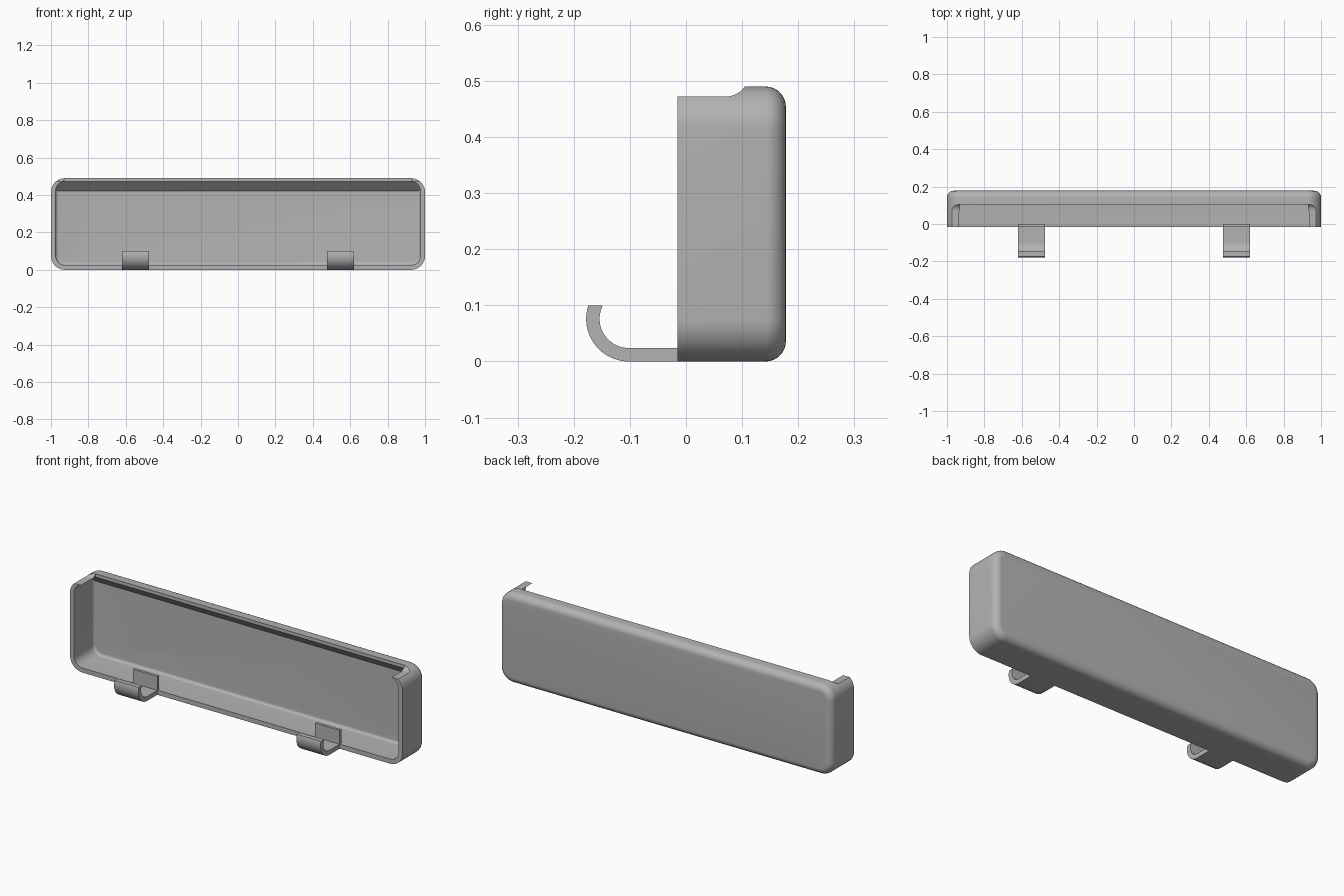
import bpy, bmesh, math
from mathutils import Vector

cube = bpy.data.objects.get("Cube")
if cube:
    bpy.data.objects.remove(cube, do_unlink=True)

grey = bpy.data.materials.new("plain_grey")
grey.use_nodes = True
colour = (0.45, 0.45, 0.45, 1)
grey.diffuse_color = colour
grey.node_tree.nodes["Principled BSDF"].inputs["Base Color"].default_value = colour

FRONT, BACK, TOP = -0.015, 0.178, 0.49
LIP, RIM = 0.105, 0.472      # front of the top lip, height of the lowered rim


def finish(bm, name):
    bmesh.ops.recalc_face_normals(bm, faces=bm.faces)
    mesh = bpy.data.meshes.new(name)
    bm.to_mesh(mesh)
    bm.free()
    mesh.materials.append(grey)
    obj = bpy.data.objects.new(name, mesh)
    bpy.context.collection.objects.link(obj)
    return obj


def arc(cx, cy, r, start, end, n):
    """Points along an arc, angles in degrees."""
    angles = [math.radians(start + (end - start) * i / n) for i in range(n + 1)]
    return [(cx + r * math.cos(a), cy + r * math.sin(a)) for a in angles]


def rounded_block(half, low, high, radius, y0, y1, fillet):
    """Rounded rectangle pushed along y, with a fillet round its back edge."""
    bm = bmesh.new()
    steps = [(0, y0)] + [(fillet - u, v) for u, v in arc(0, y1 - fillet, fillet, 0, 90, 8)]
    rings = []
    for inset, y in steps:
        r = radius - inset
        cx, top, bottom = half - radius, high - radius, low + radius
        loop = (arc(cx, top, r, 0, 90, 12) + arc(-cx, top, r, 90, 180, 12)
                + arc(-cx, bottom, r, 180, 270, 12) + arc(cx, bottom, r, 270, 360, 12))
        rings.append([bm.verts.new((x, y, z)) for x, z in loop])
    for a, b in zip(rings, rings[1:]):
        for i in range(len(a)):
            j = (i + 1) % len(a)
            bm.faces.new((a[i], a[j], b[j], b[i]))
    bm.faces.new(rings[0])
    bm.faces.new(rings[-1])
    return bm


def extrude_profile(points, x0, x1, name):
    """Side profile (y, z) pushed along x."""
    bm = bmesh.new()
    face = bm.faces.new([bm.verts.new((x0, y, z)) for y, z in points])
    new = bmesh.ops.extrude_face_region(bm, geom=[face])["geom"]
    verts = [v for v in new if isinstance(v, bmesh.types.BMVert)]
    bmesh.ops.translate(bm, verts=verts, vec=(x1 - x0, 0, 0))
    return finish(bm, name)


def cut(target, cutter):
    cutter.hide_render = True
    mod = target.modifiers.new("cut", 'BOOLEAN')
    mod.operation, mod.solver, mod.object = 'DIFFERENCE', 'EXACT', cutter
    bpy.context.view_layer.objects.active = target
    bpy.ops.object.modifier_apply(modifier=mod.name)
    bpy.data.objects.remove(cutter, do_unlink=True)


def smooth(obj):
    bpy.ops.object.select_all(action='DESELECT')
    obj.select_set(True)
    bpy.context.view_layer.objects.active = obj
    bpy.ops.object.shade_smooth_by_angle(angle=math.radians(30))


# Shallow tray, open at the front
tray = finish(rounded_block(1, 0, TOP, 0.075, FRONT, BACK, 0.036), "tray")

# Cavity, sloped under the top lip
cavity = rounded_block(0.975, 0.025, RIM + 0.001, 0.05, FRONT - 0.1, 0.155, 0.015)
bmesh.ops.bisect_plane(cavity, geom=cavity.verts[:] + cavity.edges[:] + cavity.faces[:],
                       plane_co=Vector((0, LIP, RIM)), plane_no=Vector((0, 1, 1)),
                       clear_outer=True)
bmesh.ops.holes_fill(cavity, edges=[e for e in cavity.edges if e.is_boundary])
cut(tray, finish(cavity, "cavity_cutter"))

# Lowered rim with a curved step, and the open slot in the top wall
step = arc(0.07, RIM + 0.043, 0.043, -90, -35.5, 8)
notch = [(FRONT - 0.1, RIM)] + step + [(LIP, 0.6), (FRONT - 0.1, 0.6)]
cut(tray, extrude_profile(notch, -1.1, 1.1, "rim_cutter"))
slot = [(FRONT - 0.1, 0.465), (LIP, 0.465), (LIP, 0.6), (FRONT - 0.1, 0.6)]
cut(tray, extrude_profile(slot, -0.93, 0.93, "slot_cutter"))
smooth(tray)

# Two hooks with upright backing tabs
outer = arc(-0.102, 0.076, 0.076, 270, 161.6, 20)
inner = arc(-0.102, 0.076, 0.052, 152.5, 270, 20)
profile = (outer + inner + [(FRONT, 0.024), (FRONT, 0.1), (0, 0.1), (0, 0.01),
                            (FRONT, 0.01), (FRONT, 0)])
for side, name in ((-1, "right_hook"), (1, "left_hook")):
    smooth(extrude_profile(profile, side * 0.548 - 0.073, side * 0.548 + 0.073, name))
